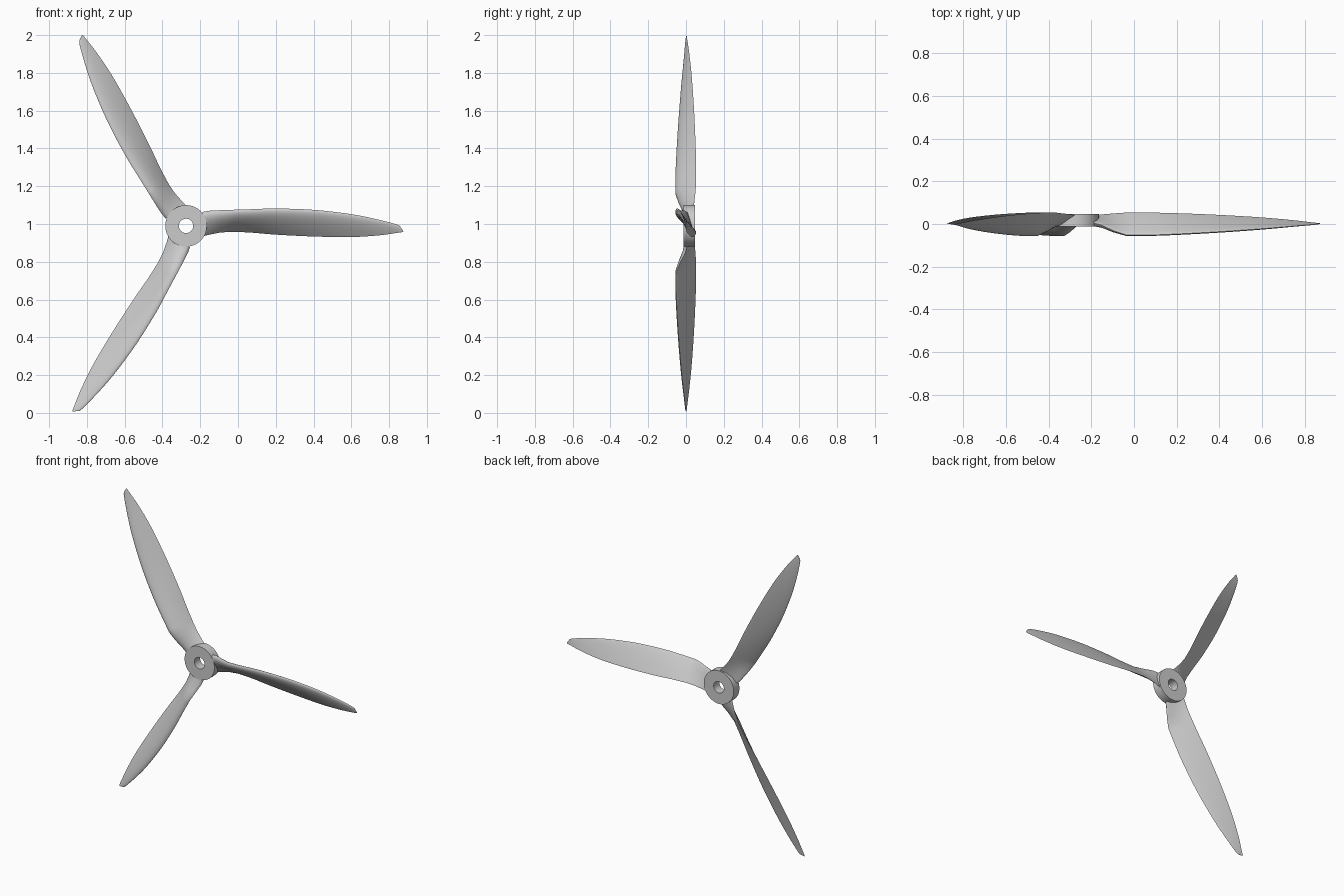
import bpy, bmesh, math

if "Cube" in bpy.data.objects:
    bpy.data.objects.remove(bpy.data.objects["Cube"])

CX, CZ = -0.275, 0.99          # hub axis (runs along y)

# Blade stations: r, lead-edge offset, lead y, trail-edge offset, trail y, thickness
STATIONS = [
    (0.088, 0.074, 0.004, -0.055, 0.040, 0.030),
    (0.120, 0.080, -0.004, -0.047, 0.045, 0.030),
    (0.180, 0.083, -0.032, -0.035, 0.050, 0.030),
    (0.240, 0.085, -0.052, -0.031, 0.054, 0.029),
    (0.340, 0.088, -0.052, -0.035, 0.054, 0.027),
    (0.475, 0.092, -0.047, -0.046, 0.051, 0.025),
    (0.675, 0.085, -0.036, -0.056, 0.043, 0.021),
    (0.875, 0.062, -0.022, -0.059, 0.031, 0.016),
    (1.020, 0.033, -0.010, -0.050, 0.018, 0.010),
    (1.110, 0.011, -0.003, -0.037, 0.007, 0.006),
    (1.135, 0.002, -0.001, -0.033, 0.004, 0.004),
    (1.143, -0.005, 0.000, -0.029, 0.003, 0.003),
]


def catmull(a, b, c, d, t):
    return [0.5 * (2 * q + (s - p) * t + (2 * p - 5 * q + 4 * s - w) * t * t
                   + (3 * q - p - 3 * s + w) * t ** 3)
            for p, q, s, w in zip(a, b, c, d)]


def refine(st, first_curved=3, n=4):
    """Keep the root stations straight, smooth the outer blade."""
    out = [list(s) for s in st[:first_curved]]
    for i in range(first_curved, len(st) - 1):
        prev = st[i - 1] if i > first_curved else st[i]
        nxt = st[min(i + 2, len(st) - 1)]
        out += [catmull(prev, st[i], st[i + 1], nxt, k / n) for k in range(n)]
    return out + [list(st[-1])]


def foil(t):
    """Rounded nose, thin tail; peak value about 1."""
    return 2 * (1.4845 * math.sqrt(t) - 0.63 * t - 1.758 * t * t
                + 1.4215 * t ** 3 - 0.5075 * t ** 4)


def section(s, half=12):
    r, pl, yl, pt, yt, th = s
    dp, dy = pt - pl, yt - yl
    c = math.hypot(dp, dy)
    npv, ny = -dy / c, dp / c                   # front-facing normal
    skew = 0.016 * max(0, (r - 1.0) / 0.143)     # slanted tip
    ts = [0.5 * (1 - math.cos(math.pi * k / half)) for k in range(half + 1)]
    loop = [(t, 0.8 * th * foil(t)) for t in ts]
    loop += [(t, -0.2 * th * foil(t)) for t in ts[-2:0:-1]]
    return [(r + skew * (t - 0.5), yl + dy * t + ny * h, pl + dp * t + npv * h)
            for t, h in loop]


def finish(bm, name, angle):
    bmesh.ops.recalc_face_normals(bm, faces=bm.faces)
    me = bpy.data.meshes.new(name)
    bm.to_mesh(me)
    bm.free()
    ob = bpy.data.objects.new(name, me)
    bpy.context.collection.objects.link(ob)
    bpy.ops.object.select_all(action='DESELECT')
    ob.select_set(True)
    bpy.context.view_layer.objects.active = ob
    bpy.ops.object.shade_smooth_by_angle(angle=math.radians(angle))
    return ob


def bridge(bm, a, b):
    for i in range(len(a)):
        j = (i + 1) % len(a)
        bm.faces.new((a[i], a[j], b[j], b[i]))


# Three lofted, twisted blades
def blade(index):
    ang = math.radians(120 * index)
    ca, sa = math.cos(ang), math.sin(ang)
    bm = bmesh.new()
    rings = [[bm.verts.new((CX + r * ca - p * sa, y, CZ + r * sa + p * ca))
              for r, y, p in section(s)] for s in refine(STATIONS)]
    for a, b in zip(rings, rings[1:]):
        bridge(bm, a, b)
    bm.faces.new(rings[0])
    bm.faces.new(rings[-1])
    finish(bm, f"blade_{index + 1}", 35)


for i in range(3):
    blade(i)

# Hub: flat ring with a bore
bm = bmesh.new()
SEG = 64
hub = [(0.038, -0.012), (0.110, -0.012), (0.110, 0.048), (0.038, 0.048)]
rings = [[bm.verts.new((CX + r * math.cos(2 * math.pi * k / SEG), y,
                        CZ + r * math.sin(2 * math.pi * k / SEG)))
          for k in range(SEG)] for r, y in hub]
for i in range(4):
    bridge(bm, rings[i], rings[(i + 1) % 4])
finish(bm, "hub", 30)
